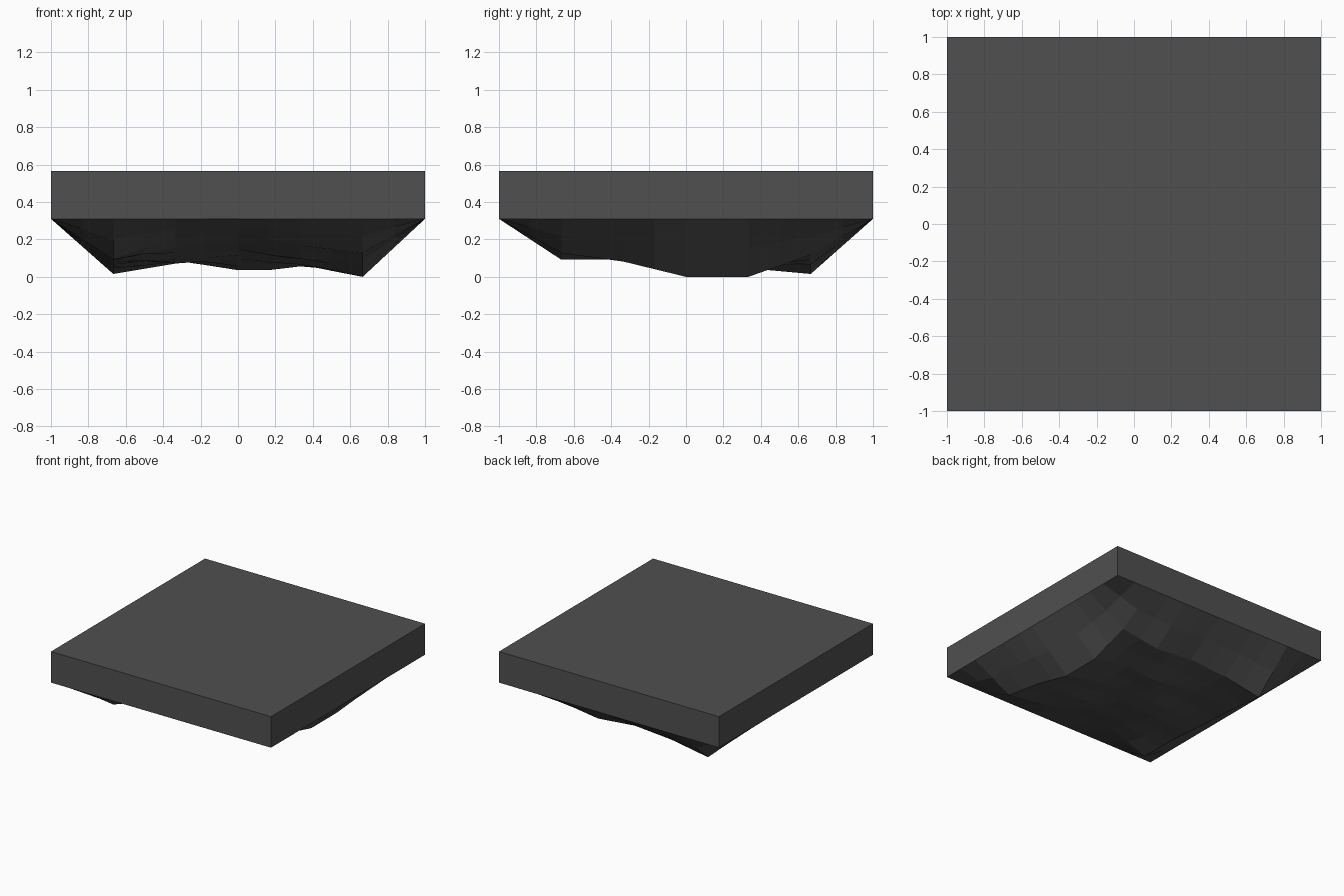
import bpy, bmesh, random

if "Cube" in bpy.data.objects:
    bpy.data.objects.remove(bpy.data.objects["Cube"])

random.seed(4)
N = 12                      # cells per side
RIM, TOP = 0.31, 0.565      # slab bottom and top heights

# Coarse underside heights, rows from front (-y) to back, columns from -x to +x
COARSE = [
    [0.095, 0.21, 0.235, 0.17, 0.13],
    [0.095, 0.13, 0.15, 0.10, 0.085],
    [0.07, 0.08, 0.10, 0.07, 0.005],
    [0.05, 0.09, 0.04, 0.06, 0.005],
    [0.02, 0.075, 0.10, 0.07, 0.12],
]


def coarse(i, j):
    """Control height on the 7 x 7 lattice; the border is the slab rim."""
    return COARSE[j - 1][i - 1] if 0 < i < 6 and 0 < j < 6 else RIM


def height(x, y):
    """Average of the control heights around a half-step lattice point."""
    a, b = round((x + 1) * 6), round((y + 1) * 6)
    if a in (0, N) or b in (0, N):
        return RIM
    cols, rows = (a // 2, (a + 1) // 2), (b // 2, (b + 1) // 2)
    z = sum(coarse(i, j) for i in cols for j in rows) / 4
    # small roughness on in-between points of the rock floor
    if (a % 2 or b % 2) and 2 < a < 10 and 2 < b < 10:
        z += random.uniform(-0.012, 0.015)
    return max(z, 0.0)


# Rocky underside
bm = bmesh.new()
bmesh.ops.create_grid(bm, x_segments=N, y_segments=N, size=1.0)
for v in bm.verts:
    v.co.z = height(v.co.x, v.co.y)
low = min(v.co.z for v in bm.verts)
for v in bm.verts:
    if v.co.z < 0.3:
        v.co.z -= low * (0.31 - v.co.z) / 0.31

# Slab walls raised from the rim, closed by a flat top
rim = [e for e in bm.edges if e.is_boundary]
raised = bmesh.ops.extrude_edge_only(bm, edges=rim)["geom"]
for v in raised:
    if isinstance(v, bmesh.types.BMVert):
        v.co.z = TOP
top_edges = [e for e in raised if isinstance(e, bmesh.types.BMEdge)
             and all(v.co.z == e.verts[0].co.z for v in e.verts) and e.is_boundary]
bmesh.ops.contextual_create(bm, geom=top_edges)
bmesh.ops.recalc_face_normals(bm, faces=bm.faces)

mesh = bpy.data.meshes.new("rock_slab")
bm.to_mesh(mesh)
bm.free()

stone = bpy.data.materials.new("dark grey stone")
stone.diffuse_color = (0.08, 0.08, 0.08, 1)
stone.use_nodes = True
stone.node_tree.nodes["Principled BSDF"].inputs["Base Color"].default_value = stone.diffuse_color
mesh.materials.append(stone)

slab = bpy.data.objects.new("rock_slab", mesh)
bpy.context.collection.objects.link(slab)
